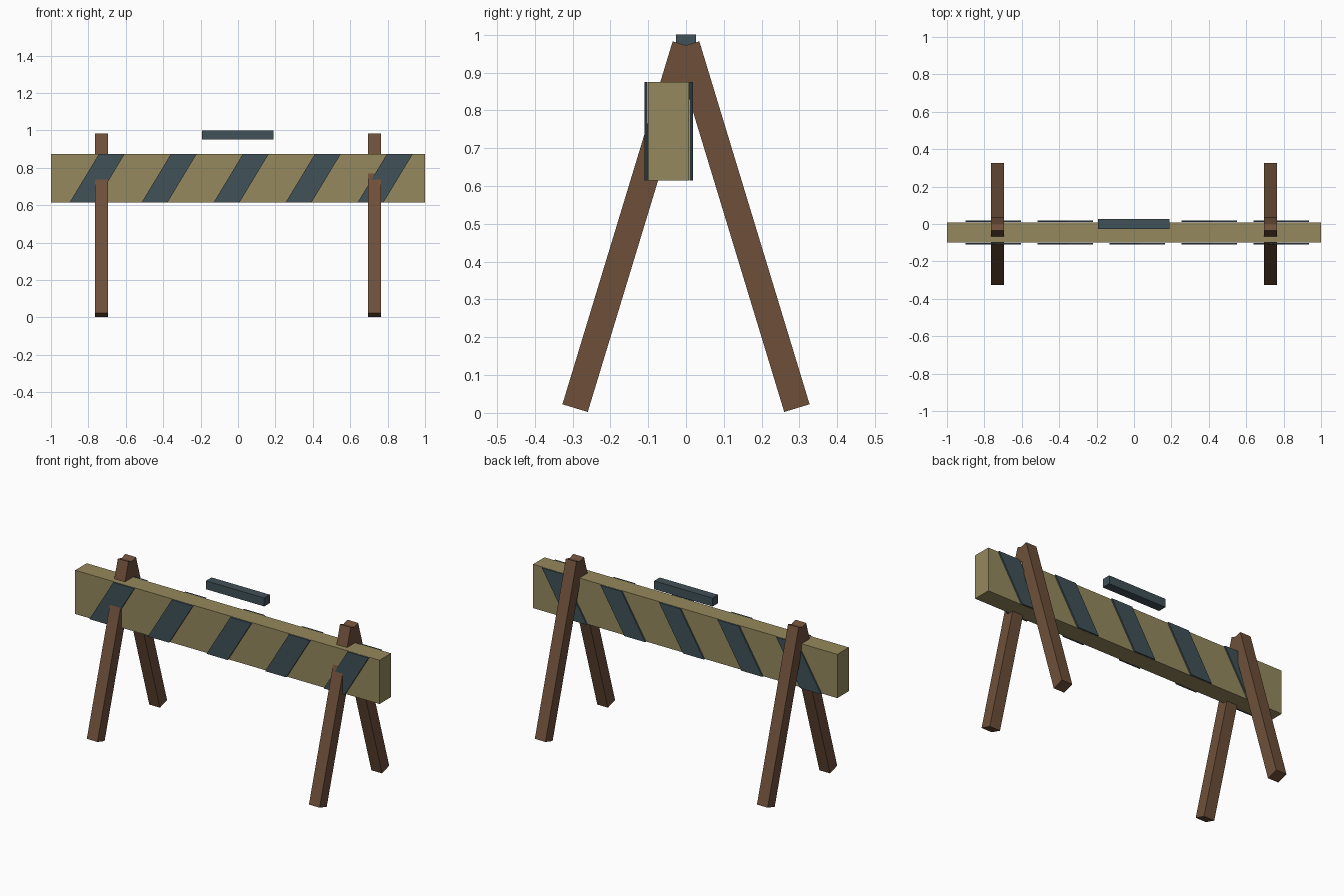
import bpy, bmesh, math
from mathutils import Matrix, Vector

if "Cube" in bpy.data.objects:
    bpy.data.objects.remove(bpy.data.objects["Cube"])


def material(name, r, g, b):
    lin = [((c / 255 + 0.055) / 1.055) ** 2.4 for c in (r, g, b)]
    m = bpy.data.materials.new(name)
    m.diffuse_color = (*lin, 1)
    m.use_nodes = True
    m.node_tree.nodes["Principled BSDF"].inputs["Base Color"].default_value = m.diffuse_color
    return m


TAN = material("faded yellow paint", 149, 137, 93)
SLATE = material("dark slate paint", 65, 81, 88)
WOOD = material("brown wood", 110, 80, 58)


def finish(name, bm, mat):
    bmesh.ops.recalc_face_normals(bm, faces=bm.faces)
    me = bpy.data.meshes.new(name)
    bm.to_mesh(me)
    bm.free()
    me.materials.append(mat)
    ob = bpy.data.objects.new(name, me)
    bpy.context.collection.objects.link(ob)
    return ob


def box(name, size, centre, mat, tilt=0.0):
    bm = bmesh.new()
    bmesh.ops.create_cube(bm, size=1, matrix=Matrix.Translation(centre)
                          @ Matrix.Rotation(tilt, 4, 'X') @ Matrix.Diagonal((*size, 1)))
    return finish(name, bm, mat)


Z0, Z1 = 0.615, 0.875

# Main board and the small bar above it
box("board", (2.0, 0.108, Z1 - Z0), (0, -0.046, (Z0 + Z1) / 2), TAN)
box("top_bar", (0.383, 0.052, 0.05), (-0.001, 0, 0.975), SLATE)


# Slanted stripe plates on both faces of the board
def stripe(name, x, y0, y1):
    bm = bmesh.new()
    outline = [(x, Z0), (x + 0.138, Z0), (x + 0.295, Z1), (x + 0.157, Z1)]
    face = bm.faces.new([bm.verts.new((px, y0, pz)) for px, pz in outline])
    ext = bmesh.ops.extrude_face_region(bm, geom=[face])
    verts = [v for v in ext["geom"] if isinstance(v, bmesh.types.BMVert)]
    bmesh.ops.translate(bm, verts=verts, vec=Vector((0, y1 - y0, 0)))
    finish(name, bm, SLATE)


for i in range(5):
    x = -0.90 + 0.385 * i
    stripe(f"front_stripe_{i + 1}", x, -0.110, -0.1015)
    stripe(f"back_stripe_{i + 1}", x, 0.0095, 0.018)

# A-frame legs: splayed square posts crossing at the top
TILT = math.radians(16.9)
for side, x in (("left", -0.73), ("right", 0.73)):
    for end, s in (("front", -1), ("back", 1)):
        box(f"{end}_{side}_leg", (0.07, 0.07, 1.003), (x, s * 0.1475, 0.4925), WOOD, s * TILT)
